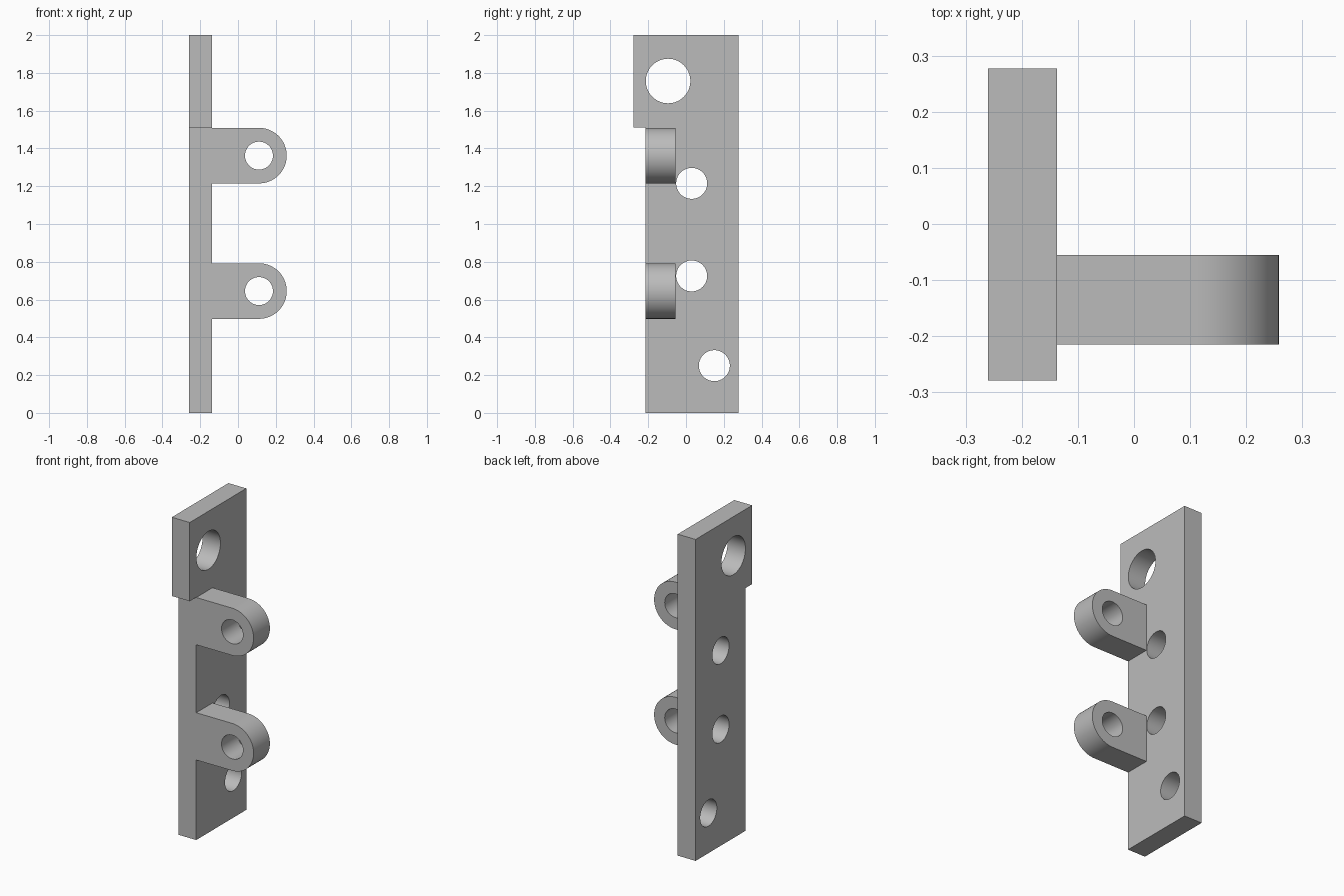
import bpy
import bmesh
from math import cos, sin, pi
from mathutils import Matrix

default = bpy.data.objects.get("Cube")
if default:
    bpy.data.objects.remove(default, do_unlink=True)

GREY = (0.5, 0.5, 0.5, 1.0)
grey = bpy.data.materials.new("plain grey")
grey.use_nodes = True
grey.diffuse_color = GREY
grey.node_tree.nodes["Principled BSDF"].inputs["Base Color"].default_value = GREY


def arc(cx, cy, r, start=0.0, sweep=2 * pi, steps=64, closed=True):
    """Points on an arc; a full circle omits its repeated last point."""
    count = steps if closed else steps + 1
    return [(cx + r * cos(start + sweep * i / steps),
             cy + r * sin(start + sweep * i / steps)) for i in range(count)]


def extruded(name, loops, depth, matrix):
    """Solid from an outline followed by its hole loops."""
    curve = bpy.data.curves.new(name, "CURVE")
    curve.dimensions = "2D"
    curve.fill_mode = "BOTH"
    curve.extrude = depth / 2
    for loop in loops:
        spline = curve.splines.new("POLY")
        spline.points.add(len(loop) - 1)
        for point, (u, v) in zip(spline.points, loop):
            point.co = (u, v, 0, 1)
        spline.use_cyclic_u = True
    obj = bpy.data.objects.new(name, curve)
    bpy.context.collection.objects.link(obj)
    bpy.ops.object.select_all(action="DESELECT")
    obj.select_set(True)
    bpy.context.view_layer.objects.active = obj
    bpy.ops.object.convert(target="MESH")
    obj = bpy.context.object
    mesh = obj.data
    bm = bmesh.new()
    bm.from_mesh(mesh)
    bmesh.ops.remove_doubles(bm, verts=bm.verts, dist=0.0001)
    bmesh.ops.transform(bm, matrix=matrix, verts=bm.verts)
    bmesh.ops.recalc_face_normals(bm, faces=bm.faces)
    bm.to_mesh(mesh)
    bm.free()
    mesh.materials.clear()
    mesh.materials.append(grey)
    bpy.ops.object.shade_smooth_by_angle(angle=pi / 6)
    return obj


# Mounting plate: stepped outline in the y-z plane with four holes
PLATE_LEFT, PLATE_RIGHT = -0.26, -0.137
outline = [(-0.215, 0), (0.277, 0), (0.277, 2), (-0.279, 2),
           (-0.279, 1.51), (-0.215, 1.51)]
holes = [arc(-0.095, 1.757, 0.118)]
holes += [arc(y, z, 0.082) for y, z in ((0.03, 1.215), (0.03, 0.725), (0.15, 0.25))]
to_side = Matrix(((0, 0, 1, (PLATE_LEFT + PLATE_RIGHT) / 2),
                  (1, 0, 0, 0), (0, 1, 0, 0), (0, 0, 0, 1)))
extruded("mounting_plate", [outline] + holes, PLATE_RIGHT - PLATE_LEFT, to_side)

# Hinge lugs: rounded tabs with a pin hole, flush with the plate's front edge
LUG_X, LUG_RADIUS = 0.111, 0.147
LUG_FRONT, LUG_BACK = -0.215, -0.055
to_front = Matrix.Translation((0, (LUG_FRONT + LUG_BACK) / 2, 0)) @ Matrix.Rotation(pi / 2, 4, "X")
for name, z in (("lower_lug", 0.645), ("upper_lug", 1.362)):
    tab = [(PLATE_RIGHT, z + LUG_RADIUS), (PLATE_RIGHT, z - LUG_RADIUS)]
    tab += arc(LUG_X, z, LUG_RADIUS, -pi / 2, pi, 32, closed=False)
    extruded(name, [tab, arc(LUG_X, z, 0.074)], LUG_BACK - LUG_FRONT, to_front)
